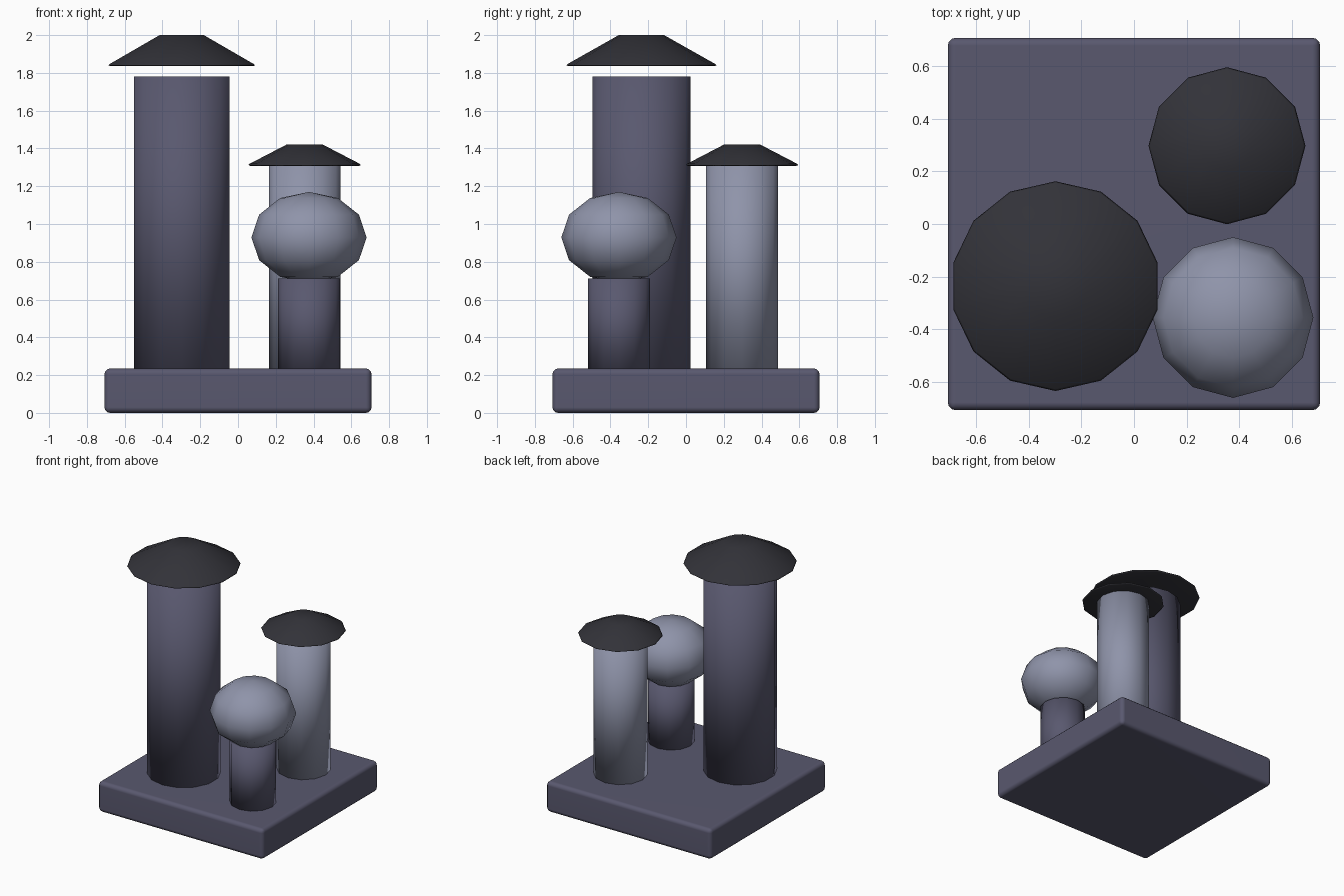
import bpy
import bmesh
import math

if "Cube" in bpy.data.objects:
    bpy.data.objects.remove(bpy.data.objects["Cube"])


def material(name, rgb):
    m = bpy.data.materials.new(name)
    m.diffuse_color = (*rgb, 1.0)
    m.use_nodes = True
    m.node_tree.nodes["Principled BSDF"].inputs["Base Color"].default_value = m.diffuse_color
    return m


SLATE = material("slate purple", (0.100, 0.098, 0.158))
GREY = material("pale blue grey", (0.275, 0.295, 0.400))
CHARCOAL = material("charcoal", (0.032, 0.032, 0.040))


def add_object(name, bm, mat, location=(0, 0, 0)):
    bmesh.ops.recalc_face_normals(bm, faces=bm.faces)
    for f in bm.faces:
        f.smooth = True
    mesh = bpy.data.meshes.new(name)
    bm.to_mesh(mesh)
    bm.free()
    mesh.materials.append(mat)
    ob = bpy.data.objects.new(name, mesh)
    ob.location = location
    bpy.context.collection.objects.link(ob)
    return ob


def lathe(name, profile, sides, xy, mat):
    """Closed round solid through (radius, z) rings, first corner towards +y."""
    bm = bmesh.new()
    rings = []
    for r, z in profile:
        rings.append([bm.verts.new((r * math.sin(2 * math.pi * i / sides),
                                    r * math.cos(2 * math.pi * i / sides), z))
                      for i in range(sides)])
    for a, b in zip(rings, rings[1:]):
        for i in range(sides):
            j = (i + 1) % sides
            bm.faces.new((a[i], a[j], b[j], b[i]))
    bm.faces.new(rings[0])
    bm.faces.new(rings[-1])
    return add_object(name, bm, mat, (*xy, 0))


def post(name, radius, top, sides, xy, mat):
    lathe(name, [(radius, 0.23), (radius, top)], sides, xy, mat)


def cap(name, radius, top_radius, z0, z1, sides, xy):
    # Flat-topped cone with a thin softened rim
    lathe(name, [(radius - 0.010, z0), (radius, z0 + 0.004),
                 (radius - 0.007, z0 + 0.011), (top_radius, z1)],
          sides, xy, CHARCOAL)


# Square base slab with rounded edges
bm = bmesh.new()
bmesh.ops.create_cube(bm, size=1)
bmesh.ops.scale(bm, vec=(1.414, 1.414, 0.235), verts=bm.verts)
bmesh.ops.bevel(bm, geom=bm.edges[:], offset=0.03, segments=3,
                profile=0.5, affect='EDGES')
base = add_object("base_slab", bm, SLATE, (0, 0, 0.1175))
bpy.context.view_layer.objects.active = base
base.select_set(True)
bpy.ops.object.shade_smooth_by_angle(angle=math.radians(40))
weighted = base.modifiers.new("weighted normals", 'WEIGHTED_NORMAL')
weighted.keep_sharp = True

# Tall column, its cap floating just above it
tall = (-0.298, -0.236)
post("tall_column", 0.259, 1.78, 14, tall, SLATE)
cap("tall_column_cap", 0.398, 0.12, 1.836, 2.0, 14, tall)

# Medium column with cap
medium = (0.353, 0.297)
post("medium_column", 0.19, 1.315, 12, medium, GREY)
cap("medium_column_cap", 0.298, 0.093, 1.308, 1.422, 12, medium)

# Short column with a squashed ball on top
short = (0.376, -0.355)
post("short_column", 0.164, 0.712, 12, short, SLATE)
bm = bmesh.new()
bmesh.ops.create_uvsphere(bm, u_segments=12, v_segments=6, radius=0.305)
bmesh.ops.scale(bm, vec=(1, 1, 0.79), verts=bm.verts)
add_object("short_column_ball", bm, GREY, (*short, 0.929))
